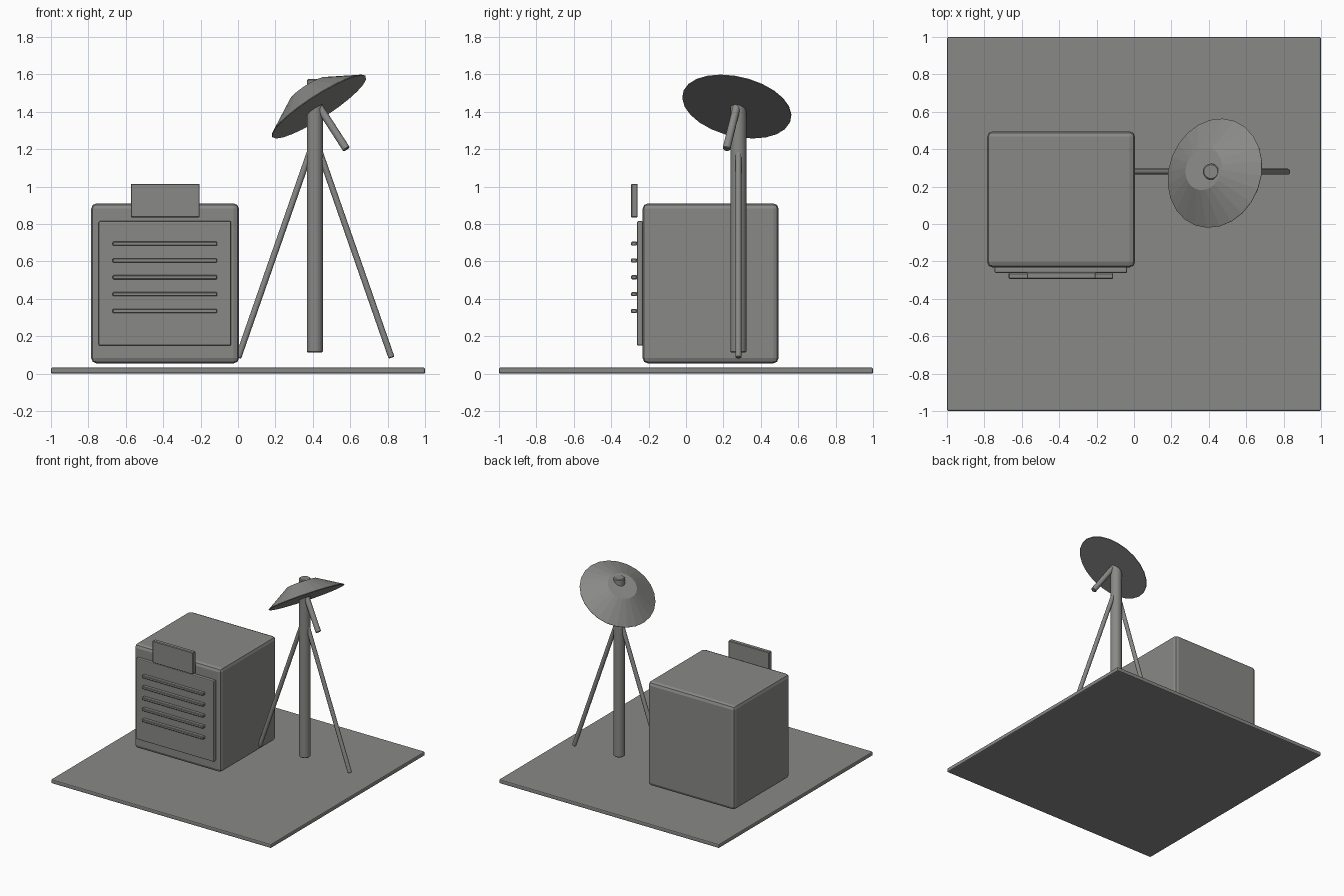
import bpy
from mathutils import Vector

if "Cube" in bpy.data.objects:
    bpy.data.objects.remove(bpy.data.objects["Cube"])

grey = bpy.data.materials.new("neutral grey")
grey.diffuse_color = (0.25, 0.25, 0.242, 1)
grey.use_nodes = True
grey.node_tree.nodes["Principled BSDF"].inputs["Base Color"].default_value = grey.diffuse_color


def finish(obj, name, bevel, segments):
    """Name, colour and soften the edges of a part."""
    obj.name = name
    obj.data.materials.append(grey)
    if bevel:
        mod = obj.modifiers.new("edge bevel", 'BEVEL')
        mod.width = bevel
        mod.segments = segments
        mod.limit_method = 'ANGLE'
        mod.angle_limit = 0.6
    return obj


def box(name, low, high, bevel=0.0, segments=2):
    low, high = Vector(low), Vector(high)
    bpy.ops.mesh.primitive_cube_add(size=1, location=(low + high) / 2)
    obj = bpy.context.object
    obj.scale = high - low
    bpy.ops.object.transform_apply(location=False, rotation=False, scale=True)
    return finish(obj, name, bevel, segments)


def rod(name, start, end, r1, r2=None, sides=16, bevel=0.004):
    """Cylinder or truncated cone between two points."""
    start, end = Vector(start), Vector(end)
    axis = end - start
    bpy.ops.mesh.primitive_cone_add(
        vertices=sides, radius1=r1, radius2=r1 if r2 is None else r2,
        depth=axis.length, location=(start + end) / 2,
        rotation=axis.to_track_quat('Z', 'Y').to_euler())
    return finish(bpy.context.object, name, bevel, 1)


# Ground slab
box("base_slab", (-1, -1, 0), (1, 1, 0.033), 0.008)

# Cabinet with front panel, vent slats and a raised sign plate
box("cabinet", (-0.785, -0.232, 0.055), (0.005, 0.495, 0.91), 0.028)
box("front_panel", (-0.745, -0.262, 0.15), (-0.037, -0.23, 0.815), 0.007)
for i in range(5):
    z = 0.335 + 0.09 * i
    box(f"vent_slat_{i + 1}", (-0.67, -0.293, z - 0.011),
        (-0.112, -0.262, z + 0.011), 0.004, 1)
box("sign_plate", (-0.573, -0.293, 0.835), (-0.205, -0.258, 1.015), 0.004, 1)

# Mast with two side braces
mx, my = 0.411, 0.28
mast = rod("mast", (mx, my, 0.112), (mx, my, 1.575), 0.043, sides=20, bevel=0.006)
for side, label in ((-1, "left"), (1, "right")):
    rod(f"{label}_brace", (mx, my, 1.26),
        (mx + side * 0.41, my, 0.085), 0.0165, sides=12)

# Tilted dish and its feed arm share one axis
axis = Vector((-0.53, 0.2, 0.82)).normalized()
centre = Vector((0.434, 0.271, 1.426))
rod("dish", centre, centre + axis * 0.115, 0.305, 0.115, sides=24, bevel=0.008)
rod("feed_arm", centre + axis * 0.02, centre - axis * 0.275, 0.021, sides=12)

# Smooth the round rods, keep the dish faceted
for obj in bpy.data.objects:
    if obj.name in {"mast", "left_brace", "right_brace", "feed_arm"}:
        for poly in obj.data.polygons:
            poly.use_smooth = len(poly.vertices) == 4
        bpy.ops.object.select_all(action='DESELECT')
        obj.select_set(True)
        bpy.context.view_layer.objects.active = obj
        bpy.ops.object.shade_smooth_by_angle(angle=0.6)
